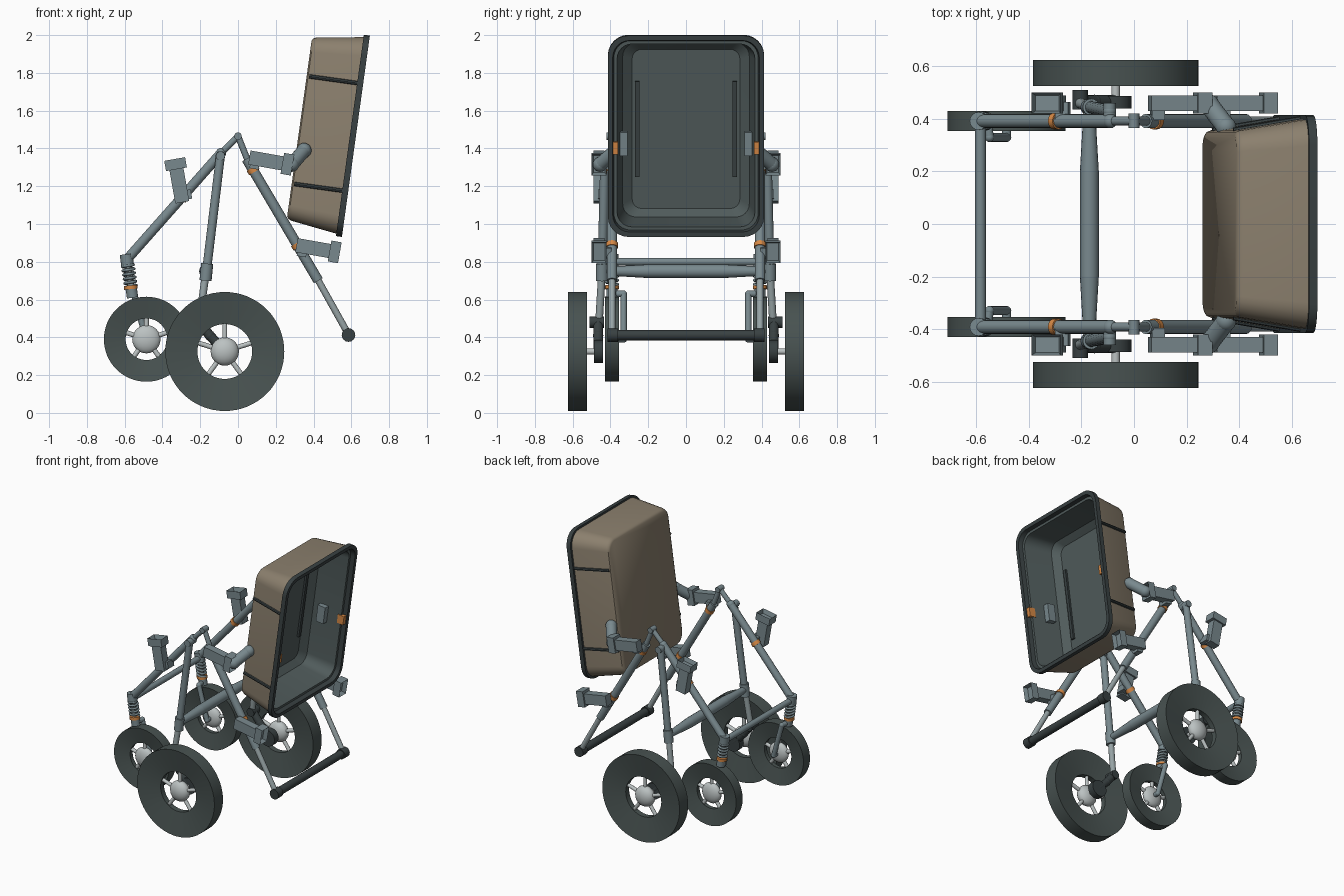
import bpy, bmesh
from math import sin, cos, pi, radians
from mathutils import Vector, Matrix

if "Cube" in bpy.data.objects:
    bpy.data.objects.remove(bpy.data.objects["Cube"])


def material(name, r, g, b):
    m = bpy.data.materials.new(name)
    m.use_nodes = True
    m.diffuse_color = (r, g, b, 1)
    m.node_tree.nodes["Principled BSDF"].inputs["Base Color"].default_value = (r, g, b, 1)
    return m


STEEL = material("steel_grey", .19, .25, .27)
LIGHT = material("light_metal", .5, .54, .54)
ROD = material("pale_steel", .31, .37, .38)
RUBBER = material("dark_rubber", .065, .085, .082)
DARK = material("dark_trim", .04, .052, .054)
LINER = material("bin_liner", .08, .105, .105)
TAN = material("tan_panel", .26, .215, .155)
ORANGE = material("orange_clip", .68, .25, .06)


def finish(name, bm, mats, mirror=True):
    bmesh.ops.recalc_face_normals(bm, faces=bm.faces)
    mesh = bpy.data.meshes.new(name)
    bm.to_mesh(mesh)
    bm.free()
    ob = bpy.data.objects.new(name, mesh)
    bpy.context.collection.objects.link(ob)
    for m in mats:
        mesh.materials.append(m)
    bpy.ops.object.select_all(action='DESELECT')
    ob.select_set(True)
    bpy.context.view_layer.objects.active = ob
    bpy.ops.object.shade_smooth_by_angle(angle=radians(35))
    if mirror:
        add_mirror(ob)
    return ob


def add_mirror(ob):
    mod = ob.modifiers.new("other_side", 'MIRROR')
    mod.use_axis = (False, True, False)


def rod(bm, a, b, r, r2=None, seg=16):
    a, b = Vector(a), Vector(b)
    d = b - a
    mat = Matrix.Translation((a + b) / 2) @ d.to_track_quat('Z', 'Y').to_matrix().to_4x4()
    bmesh.ops.create_cone(bm, cap_ends=True, segments=seg, radius1=r,
                          radius2=r if r2 is None else r2, depth=d.length, matrix=mat)


def ball(bm, p, r, squash=1):
    mat = Matrix.Translation(p) @ Matrix.Diagonal((1, squash, 1, 1))
    bmesh.ops.create_uvsphere(bm, u_segments=20, v_segments=12, radius=r, matrix=mat)


def box(bm, p, size):
    mat = Matrix.Translation(p) @ Matrix.Diagonal((*size, 1))
    return bmesh.ops.create_cube(bm, size=1, matrix=mat)["verts"]


def tube(name, pts, r, mat, balls=False):
    bm = bmesh.new()
    for a, b in zip(pts, pts[1:]):
        rod(bm, a, b, r)
    for p in (pts if balls else pts[1:-1]):
        ball(bm, p, r * 1.05)
    return finish(name, bm, [mat])


def loft(bm, rings, wrap=False):
    """Skin a list of point rings; returns one list of faces per band."""
    vs = [[bm.verts.new(p) for p in ring] for ring in rings]
    pairs = list(zip(vs, vs[1:])) + ([(vs[-1], vs[0])] if wrap else [])
    bands = []
    for a, b in pairs:
        n = len(a)
        bands.append([bm.faces.new((a[i], a[(i + 1) % n], b[(i + 1) % n], b[i])) for i in range(n)])
    return vs, bands


# Wheels: dished tyre, flattened hub and five spokes
def wheel(name, x, y, z, R, hole, half):
    def ring(r, w):
        return [(x + r * cos(t * pi / 32), y + w, z + r * sin(t * pi / 32)) for t in range(64)]
    bm = bmesh.new()
    loft(bm, [ring(R, -half), ring(R, half), ring(hole, half * .4), ring(hole, -half * .4)], True)
    finish(name + "_tyre", bm, [RUBBER])
    bm = bmesh.new()
    ball(bm, (x, y, z), .075, half / .078)
    for k in range(5):
        t = pi / 2 + k * 2 * pi / 5
        rod(bm, (x, y, z), (x + hole * 1.03 * cos(t), y, z + hole * 1.03 * sin(t)), .013)
    finish(name + "_hub", bm, [LIGHT])


wheel("big_wheel", -.07, .575, .325, .315, .145, .05)
wheel("small_wheel", -.485, .392, .39, .225, .11, .038)

# Side frame tubes
S = .392
tube("front_tube", [(-.59, S, .81), (-.09, S, 1.375)], .026, STEEL, True)
tube("apex_link", [(-.09, S, 1.375), (0, S, 1.465), (.05, S, 1.34)], .017, STEEL, True)
tube("apex_pin", [(0, .365, 1.465), (0, .42, 1.465)], .02, STEEL)
tube("rear_tube", [(.045, S, 1.345), (.425, S, .7)], .027, STEEL)
tube("rear_slide_rod", [(.42, S, .71), (.585, S, .415)], .018, ROD)
tube("strut", [(-.093, .43, 1.36), (-.168, .445, .74)], .024, STEEL, True)
tube("strut_pin", [(-.093, .385, 1.36), (-.093, .46, 1.36)], .024, STEEL)
tube("strut_collar", [(-.163, .445, .79), (-.172, .445, .7)], .032, STEEL)
tube("strut_rod", [(-.17, .445, .74), (-.205, .46, .49)], .02, ROD)

# Cross members
tube("rear_bar", [(.585, 0, .412), (.585, S, .412)], .028, DARK)
tube("rear_bar_end", [(.585, .36, .412), (.585, .415, .412)], .036, DARK)
tube("front_bar", [(-.585, 0, .8), (-.585, S, .8)], .021, STEEL)
bm = bmesh.new()
rod(bm, (-.17, 0, .75), (-.17, .2, .75), .036)
rod(bm, (-.17, .2, .75), (-.17, .44, .75), .036, .022)
finish("strut_bar", bm, [STEEL])

# Big wheel drive: pivot, crank and motor drum
tube("crank_pivot", [(-.205, .435, .48), (-.205, .51, .48)], .03, DARK)
tube("crank_arm", [(-.205, .465, .48), (-.15, .465, .41), (-.07, .465, .325)], .026, DARK)
tube("motor_drum", [(-.07, .44, .325), (-.07, .488, .325)], .06, DARK)
tube("big_axle", [(-.07, .47, .325), (-.07, .575, .325)], .016, LIGHT)

# Small wheel suspension: head, spring, clip and arm
tube("suspension_head", [(-.592, S, .84), (-.584, S, .775)], .034, STEEL)
tube("damper_rod", [(-.585, S, .8), (-.56, S, .62)], .017, ROD)
tube("damper_foot", [(-.567, S, .668), (-.558, S, .61)], .03, STEEL)
tube("damper_clip", [(-.569, S, .675), (-.567, S, .655)], .036, ORANGE)
curve = bpy.data.curves.new("spring", 'CURVE')
curve.dimensions = '3D'
curve.bevel_depth = .008
curve.bevel_resolution = 2
curve.materials.append(STEEL)
sp = curve.splines.new('POLY')
sp.points.add(60)
for i, p in enumerate(sp.points):
    t = i / 60
    p.co = (-.584 + .016 * t + .03 * cos(10 * pi * t), S + .03 * sin(10 * pi * t), .785 - .11 * t, 1)
spring = bpy.data.objects.new("spring", curve)
bpy.context.collection.objects.link(spring)
add_mirror(spring)
tube("wheel_arm", [(-.56, S, .63), (-.55, .33, .63), (-.485, .33, .39), (-.485, S, .39)], .017, STEEL, True)

# Sockets with an open flared end, clipped onto the tubes
def socket(name, base, tilt, clip_at, clip_dir):
    bm = bmesh.new()
    box(bm, (0, 0, .1), (.075, .058, .2))
    box(bm, (.03, -.03, .035), (.05, .07, .05))
    cap = box(bm, (0, 0, .205), (.112, .08, .055))
    end = max({f for v in cap for f in v.link_faces}, key=lambda f: f.calc_center_median().z)
    bmesh.ops.inset_region(bm, faces=[end], thickness=.014)
    bmesh.ops.translate(bm, verts=end.verts, vec=(0, 0, -.03))
    place = Matrix.Translation(base) @ Matrix.Rotation(tilt, 4, 'Y')
    bmesh.ops.transform(bm, matrix=place, verts=bm.verts)
    finish(name, bm, [STEEL])
    c, d = Vector(clip_at), Vector(clip_dir).normalized() * .013
    tube(name + "_clip", [c - d, c + d], .032, ORANGE)


socket("front_socket", (-.295, .46, 1.115), radians(-10), (-.295, S, 1.143), (.5, 0, .565))
socket("upper_socket", (.06, .46, 1.352), radians(100), (.08, S, 1.286), (.38, 0, -.645))
socket("lower_socket", (.31, .46, .888), radians(100), (.315, S, .887), (.38, 0, -.645))

# Angled pivot holding the bin
tube("bin_pivot", [(.285, .455, 1.315), (.35, .37, 1.39)], .037, STEEL, True)

# Bin: lofted rounded rectangles, tan shell, dark rim, grey liner
BIN = Matrix.Translation((.325, 0, 1.506)) @ Matrix.Rotation(.138, 4, 'Y')


def rounded(depth, hy, hz, r):
    pts = []
    for k, (sy, sz) in enumerate(((1, 1), (-1, 1), (-1, -1), (1, -1))):
        for i in range(7):
            t = (k + i / 6) * pi / 2
            pts.append((depth, sy * (hy - r) + r * cos(t), sz * (hz - r) + r * sin(t)))
    return pts


bm = bmesh.new()
levels = [(0, .335, .47, .06), (.008, .35, .482, .075), (.025, .357, .49, .08), (.27, .398, .525, .1),
          (.27, .414, .538, .11), (.302, .414, .538, .11), (.302, .388, .512, .09),
          (.27, .382, .506, .09), (.27, .365, .489, .08), (.06, .335, .465, .07), (.02, .285, .425, .05)]
rings, bands = loft(bm, [rounded(*v) for v in levels])
back, floor = bm.faces.new(rings[0]), bm.faces.new(rings[-1])
for i, band in enumerate(bands):
    for f in band:
        f.material_index = 0 if i < 3 else 1 if i < 7 else 2
floor.material_index = 2
finish("bin", bm, [TAN, DARK, LINER], False).matrix_world = BIN


def on_bin(name, bm, mat):
    bmesh.ops.transform(bm, matrix=BIN, verts=bm.verts)
    finish(name, bm, [mat])


# Straps on the outer walls, slots on the floor, clips inside the walls
bm = bmesh.new()
for z in (.28, -.295):
    rod(bm, (.015, .356, z), (.275, .4, z), .011, seg=8)
on_bin("wall_strap", bm, DARK)
bm = bmesh.new()
box(bm, (.024, .257, 0), (.02, .024, .51))
on_bin("floor_slot", bm, DARK)
bm = bmesh.new()
box(bm, (.14, .335, -.06), (.06, .05, .125))
on_bin("inner_bracket", bm, STEEL)
bm = bmesh.new()
box(bm, (.27, .375, -.065), (.05, .032, .065))
on_bin("inner_clip", bm, ORANGE)
